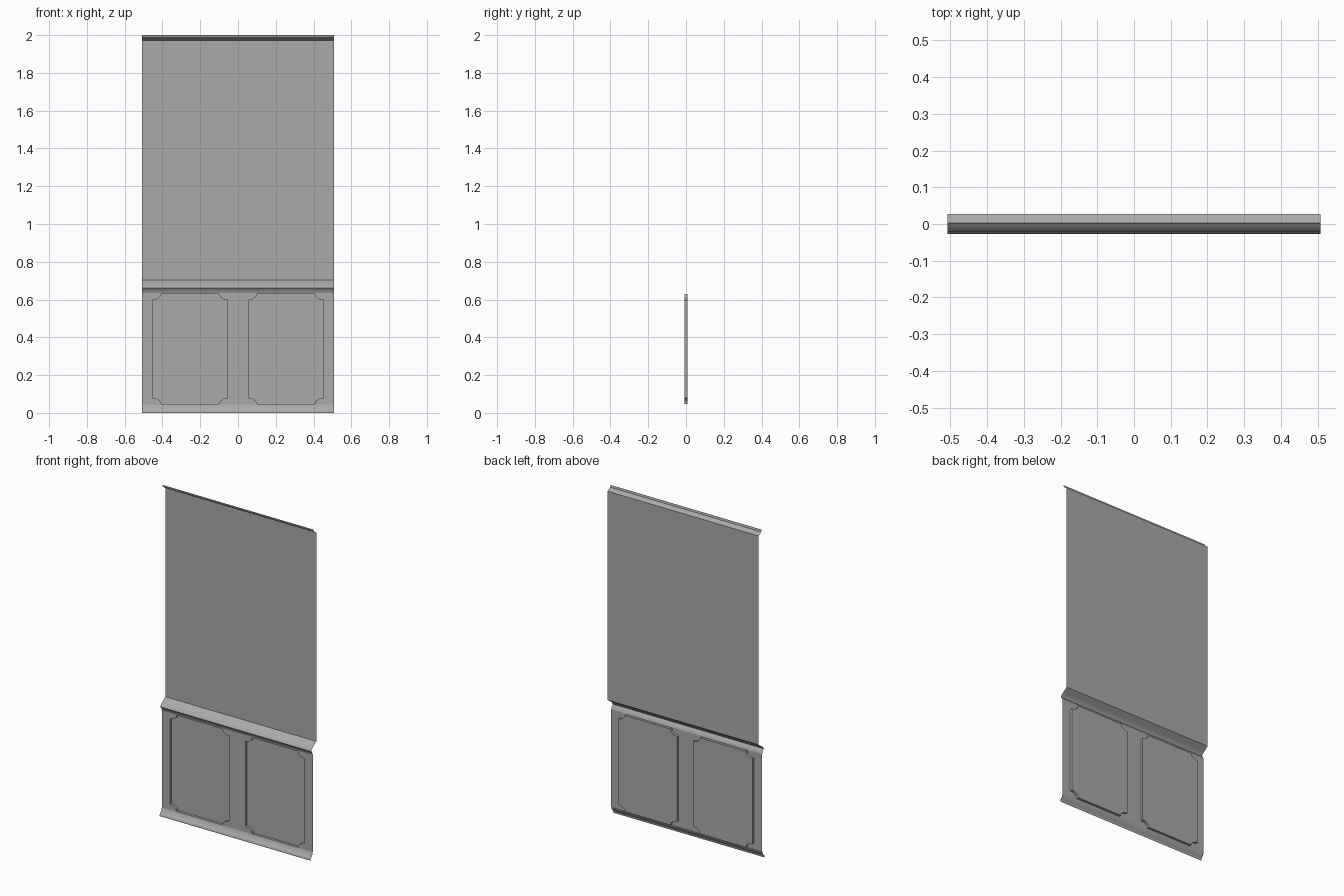
import bpy, bmesh, math

cube = bpy.data.objects.get("Cube")
if cube:
    bpy.data.objects.remove(cube, do_unlink=True)

HALF = 0.507          # half width of the wall section
WALL_Y = 0.027        # upper wall plane
FACE_Y = -0.007       # lower panelling plane
INSET_Y = 0.008       # sunken panel plane
LOW, HIGH = 0.045, 0.635

grey = bpy.data.materials.new("plain_grey")
grey.use_nodes = True
colour = (0.4, 0.4, 0.4, 1)
grey.diffuse_color = colour
grey.node_tree.nodes["Principled BSDF"].inputs["Base Color"].default_value = colour


def finish(name, bm, smooth=False):
    mesh = bpy.data.meshes.new(name)
    bm.to_mesh(mesh)
    bm.free()
    mesh.materials.append(grey)
    obj = bpy.data.objects.new(name, mesh)
    bpy.context.collection.objects.link(obj)
    if smooth:
        bpy.ops.object.select_all(action="DESELECT")
        obj.select_set(True)
        bpy.context.view_layer.objects.active = obj
        bpy.ops.object.shade_smooth_by_angle(angle=math.radians(40))


def strip(name, profile, smooth=False):
    """Sweep a (y, z) profile, listed from top to bottom, across the width."""
    bm = bmesh.new()
    rows = [[bm.verts.new((x, y, z)) for x in (-HALF, HALF)] for y, z in profile]
    for a, b in zip(rows, rows[1:]):
        bm.faces.new((a[0], b[0], b[1], a[1]))
    finish(name, bm, smooth)


def panel_outline(cx, w=0.199, z0=0.047, z1=0.63, rx=0.046, rz=0.033, steps=3):
    """Rectangle with scooped corners."""
    points = []
    corners = [(-1, z0, 1), (1, z0, 1), (1, z1, -1), (-1, z1, -1)]
    for i, (sx, z, sz) in enumerate(corners):
        arc = []
        for k in range(steps + 1):
            t = math.pi / 2 * k / steps
            arc.append((cx + sx * (w - rx * math.sin(t)), z + sz * rz * math.cos(t)))
        points += arc if i % 2 == 0 else arc[::-1]
    return points


def loop(bm, points, y):
    verts = [bm.verts.new((x, y, z)) for x, z in points]
    edges = [bm.edges.new((a, b)) for a, b in zip(verts, verts[1:] + verts[:1])]
    return verts, edges


# Upper wall and mouldings
strip("upper_wall", [(WALL_Y, 1.972), (WALL_Y, 0.704)])
strip("crown_moulding", [(0.0, 2.0), (0.003, 1.987), (WALL_Y, 1.972)])
strip("chair_rail", [(WALL_Y, 0.704), (-0.001, 0.684), (-0.015, 0.674),
                     (-0.022, 0.661), (-0.012, 0.65), (FACE_Y, HIGH)], True)
strip("baseboard", [(FACE_Y, LOW), (-0.012, 0.028), (-0.022, 0.016),
                    (-0.027, 0.01), (-0.027, 0.0)], True)

# Lower panelling with two sunken panels
bm = bmesh.new()
_, borders = loop(bm, [(-HALF, LOW), (HALF, LOW), (HALF, HIGH), (-HALF, HIGH)], FACE_Y)
fronts = []
for side in (-1, 1):
    outline = panel_outline(side * 0.2535)
    verts, edges = loop(bm, outline, FACE_Y)
    borders += edges
    fronts.append((verts, outline))
bmesh.ops.triangle_fill(bm, edges=borders, use_beauty=True, normal=(0, -1, 0))
for verts, outline in fronts:
    back, _ = loop(bm, outline, INSET_Y)
    bm.faces.new(back)
    for i in range(len(back)):
        j = (i + 1) % len(back)
        bm.faces.new((verts[i], verts[j], back[j], back[i]))
bm.normal_update()
bmesh.ops.recalc_face_normals(bm, faces=bm.faces[:])
bm.normal_update()
if sum(f.normal.y * f.calc_area() for f in bm.faces) > 0:
    bmesh.ops.reverse_faces(bm, faces=bm.faces[:])
finish("lower_panelling", bm)
